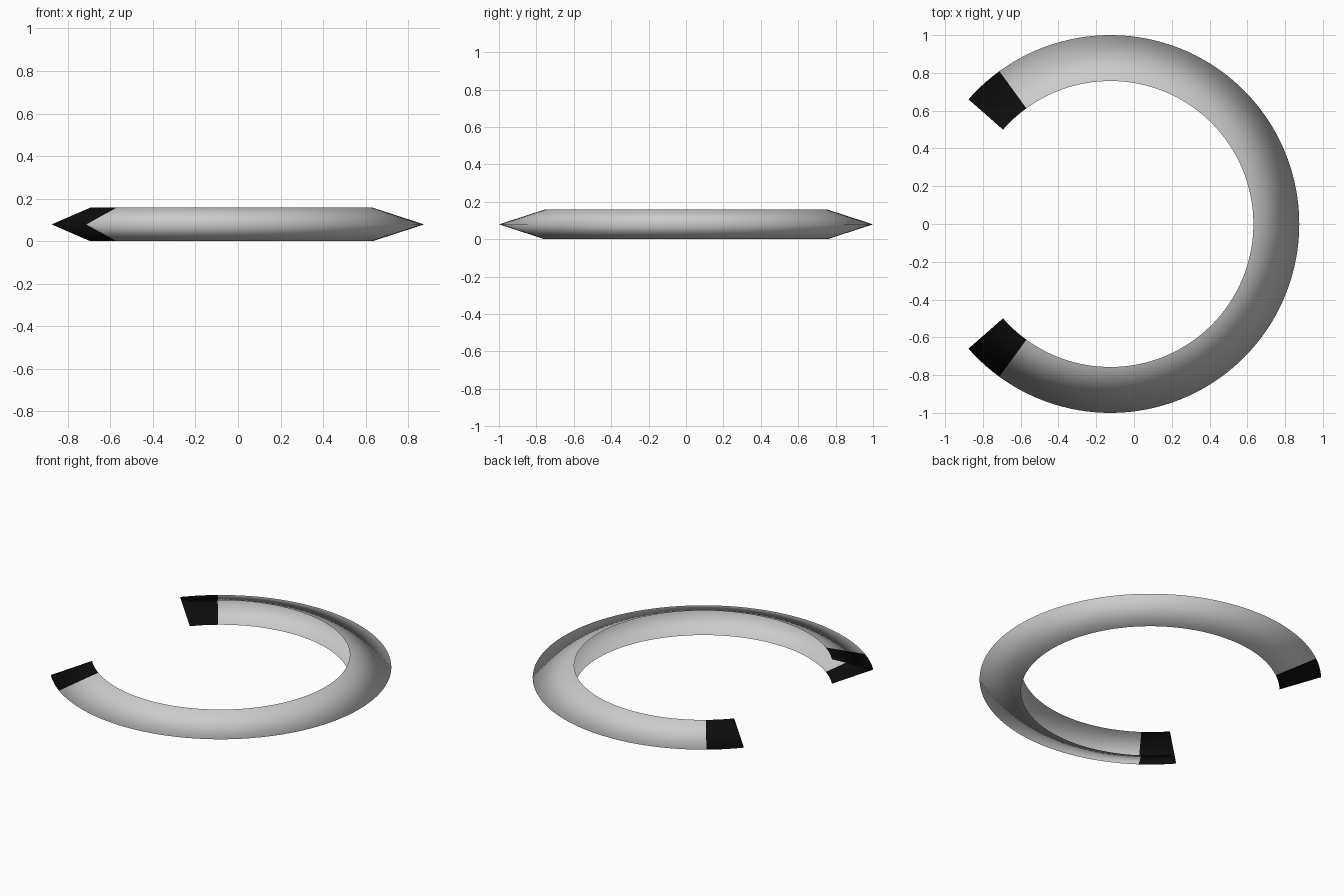
import bpy, bmesh
from math import sin, cos, radians

if "Cube" in bpy.data.objects:
    bpy.data.objects.remove(bpy.data.objects["Cube"])

CX = -0.125            # centre of the arc
END = 138.7            # half sweep in degrees
TIP = 126.0            # dark tips start here
SEGS = 96
# open V cross-section: (radius, height)
PROFILE = [(0.757, 0.0), (1.0, 0.079), (0.757, 0.158)]

black = bpy.data.materials.new("black")
black.diffuse_color = (0.004, 0.004, 0.004, 1)
black.use_nodes = True
black.node_tree.nodes["Principled BSDF"].inputs["Base Color"].default_value = black.diffuse_color
grey = bpy.data.materials.new("grey")
grey.diffuse_color = (0.8, 0.8, 0.8, 1)
grey.use_nodes = True
grey.node_tree.nodes["Principled BSDF"].inputs["Base Color"].default_value = grey.diffuse_color

# arc stations, with exact stations at the tip borders
angles = [-END + (END - TIP) * i / 5 for i in range(5)]
angles += [-TIP + 2 * TIP * i / SEGS for i in range(SEGS + 1)]
angles += [TIP + (END - TIP) * i / 5 for i in range(1, 6)]

# sweep the V profile along the arc
bm = bmesh.new()
rings = []
for a in angles:
    t = radians(a)
    rings.append([bm.verts.new((CX + r * cos(t), r * sin(t), z)) for r, z in PROFILE])
for i in range(len(rings) - 1):
    mid = (angles[i] + angles[i + 1]) / 2
    for j in range(2):
        f = bm.faces.new((rings[i][j], rings[i + 1][j], rings[i + 1][j + 1], rings[i][j + 1]))
        f.smooth = True
        f.material_index = 1 if abs(mid) > TIP else 0

mesh = bpy.data.meshes.new("open_ring")
bm.to_mesh(mesh)
bm.free()
mesh.materials.append(grey)
mesh.materials.append(black)
ring = bpy.data.objects.new("open_ring", mesh)
bpy.context.collection.objects.link(ring)
